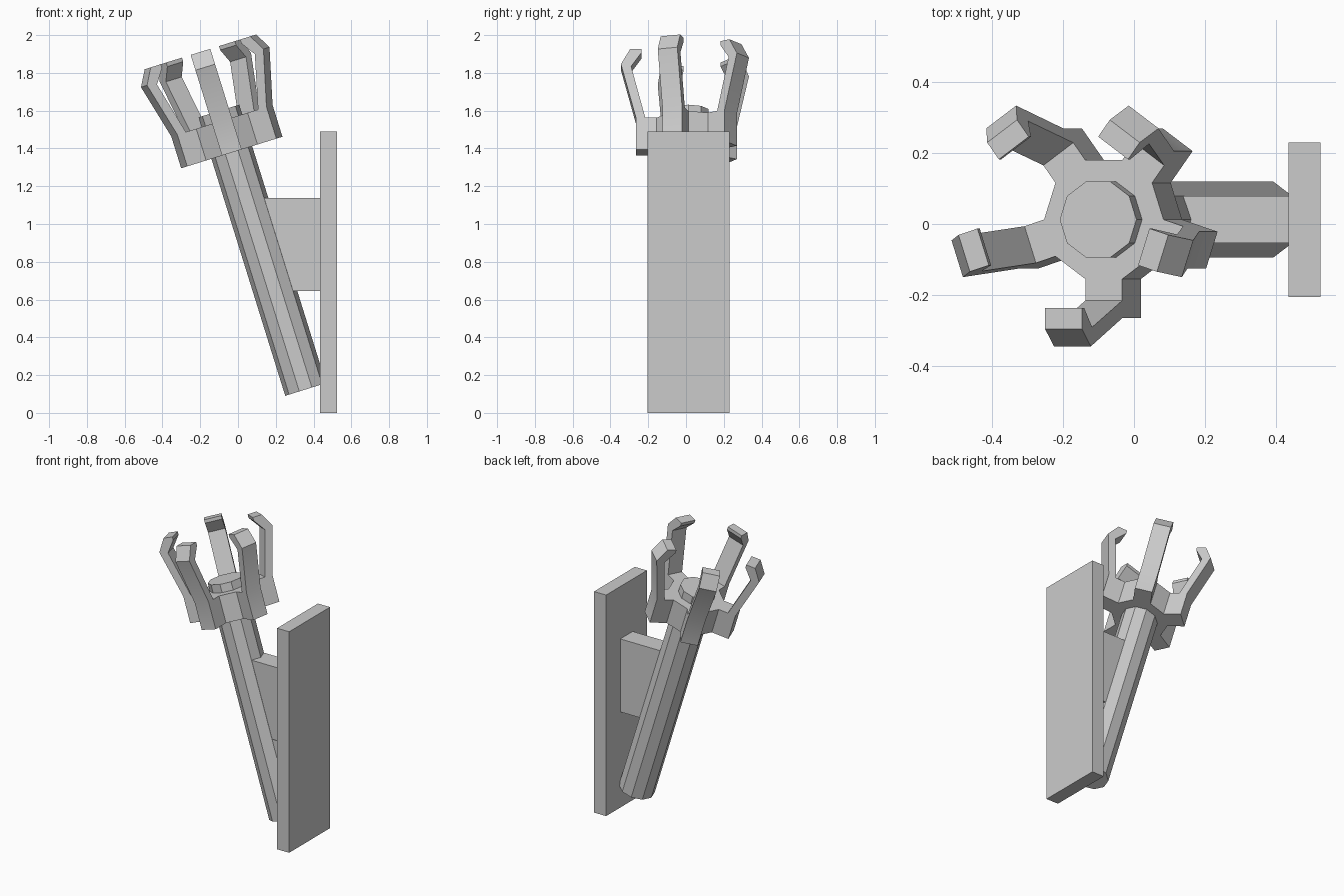
import bpy, bmesh, math
from mathutils import Matrix, Vector

if "Cube" in bpy.data.objects:
    bpy.data.objects.remove(bpy.data.objects["Cube"])

TILT = math.radians(17.3)
# Torch frame: origin at the shaft's lower end, local z runs up the leaning shaft
TORCH = Matrix.Translation((0.358, 0.0125, 0.124)) @ Matrix.Rotation(-TILT, 4, 'Y')


def make_object(name, bm, matrix=Matrix()):
    bmesh.ops.recalc_face_normals(bm, faces=bm.faces[:])
    mesh = bpy.data.meshes.new(name)
    bm.to_mesh(mesh)
    bm.free()
    obj = bpy.data.objects.new(name, mesh)
    bpy.context.collection.objects.link(obj)
    obj.matrix_world = matrix
    return obj


def box(name, lo, hi):
    lo, hi = Vector(lo), Vector(hi)
    bm = bmesh.new()
    bmesh.ops.create_cube(bm, size=1)
    bmesh.ops.scale(bm, vec=hi - lo, verts=bm.verts[:])
    bmesh.ops.translate(bm, vec=(lo + hi) / 2, verts=bm.verts[:])
    return make_object(name, bm)


def extrude(name, points, vec, matrix):
    bm = bmesh.new()
    face = bm.faces.new([bm.verts.new(p) for p in points])
    res = bmesh.ops.extrude_face_region(bm, geom=[face], use_keep_orig=True)
    moved = [g for g in res['geom'] if isinstance(g, bmesh.types.BMVert)]
    bmesh.ops.translate(bm, vec=vec, verts=moved)
    return make_object(name, bm, matrix)


def prism(name, radius, z0, z1):
    pts = [(radius * math.cos(i * math.tau / 10), radius * math.sin(i * math.tau / 10), z0)
           for i in range(10)]
    return extrude(name, pts, (0, 0, z1 - z0), TORCH)


# Wall plate and the block that joins it to the shaft
box("wall_plate", (0.435, -0.205, 0), (0.525, 0.23, 1.49))
box("bracket_block", (0.11, -0.053, 0.645), (0.45, 0.079, 1.137))

# Ten-sided shaft, with its end standing out above the collar
prism("shaft", 0.113, 0, 1.544)
RING = 0.176
prism("collar", RING, 1.314, 1.49)

# Five hooked prongs growing from every other side of the collar
half = RING * math.sin(math.pi / 10)
inner = RING * math.cos(math.pi / 10)
profile = [(inner, 1.314), (0.2775, 1.314), (0.2775, 1.49), (0.357, 1.787),
           (0.3075, 1.872), (0.249, 1.872), (0.249, 1.85), (0.303, 1.775),
           (0.228, 1.49), (inner, 1.49)]
for i in range(5):
    turn = Matrix.Rotation(math.radians(54 + 72 * i), 4, 'Z')
    prong = extrude(f"prong_{i + 1}", [(r, -half, z) for r, z in profile],
                    (0, 2 * half, 0), TORCH @ turn)
    bpy.ops.object.select_all(action='DESELECT')
    prong.select_set(True)
    bpy.context.view_layer.objects.active = prong
    bpy.ops.object.shade_smooth_by_angle(angle=math.radians(30))
